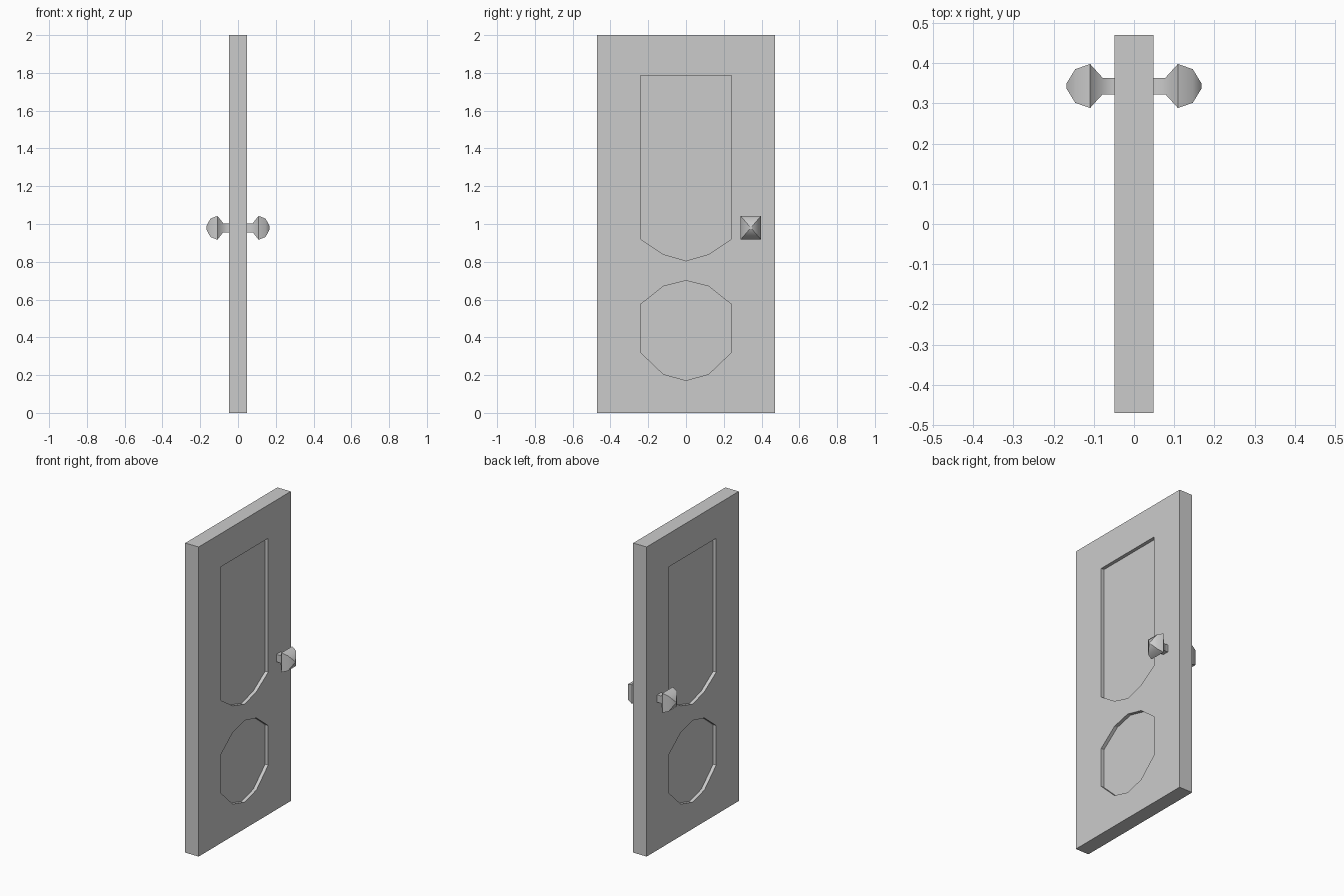
import bpy, bmesh

if "Cube" in bpy.data.objects:
    bpy.data.objects.remove(bpy.data.objects["Cube"])

HALF_T, HALF_W, HEIGHT, RECESS = 0.048, 0.47, 2.0, 0.022


def make_object(name, bm):
    bmesh.ops.recalc_face_normals(bm, faces=bm.faces)
    mesh = bpy.data.meshes.new(name)
    bm.to_mesh(mesh)
    bm.free()
    obj = bpy.data.objects.new(name, mesh)
    bpy.context.collection.objects.link(obj)
    return obj


def prism(name, outline, x0, x1):
    """Extrude a (y, z) outline along x."""
    bm = bmesh.new()
    face = bm.faces.new([bm.verts.new((x0, y, z)) for y, z in outline])
    ext = bmesh.ops.extrude_face_region(bm, geom=[face])["geom"]
    verts = [g for g in ext if isinstance(g, bmesh.types.BMVert)]
    bmesh.ops.translate(bm, verts=verts, vec=(x1 - x0, 0, 0))
    return make_object(name, bm)


def mirrored(half):
    """Complete a right-half outline across y = 0."""
    return half + [(-y, z) for y, z in reversed(half) if y > 0]


# Door slab
door = prism("door_slab", mirrored([(HALF_W, 0), (HALF_W, HEIGHT)]), -HALF_T, HALF_T)

# Recessed panels on both faces
panels = {
    "upper_panel": [(0, 0.805), (0.12, 0.84), (0.24, 0.92), (0.24, 1.785)],
    "lower_panel": [(0, 0.172), (0.12, 0.205), (0.24, 0.32), (0.24, 0.575),
                    (0.12, 0.67), (0, 0.70)],
}
bpy.context.view_layer.objects.active = door
for name, half in panels.items():
    for side in (-1, 1):
        cutter = prism(name + "_cutter", mirrored(half),
                       side * (HALF_T - RECESS), side * (HALF_T + 0.05))
        cutter.hide_render = True
        mod = door.modifiers.new(name, "BOOLEAN")
        mod.operation, mod.solver, mod.object = "DIFFERENCE", "EXACT", cutter
        bpy.ops.object.modifier_apply(modifier=mod.name)
        bpy.data.objects.remove(cutter)


# Four-sided knobs: (x, half width) profile
PROFILE = [(0.046, 0.0205), (0.078, 0.0205), (0.109, 0.0545), (0.146, 0.042), (0.168, 0.006)]
RIM = 2


def knob(name, side):
    bm = bmesh.new()
    corners = [(-1, -1), (1, -1), (1, 1), (-1, 1)]
    rings = [[bm.verts.new((side * x, 0.343 + a * r, 0.98 + b * r * 1.16))
              for a, b in corners] for x, r in PROFILE]
    for lower, upper in zip(rings, rings[1:]):
        for i in range(4):
            j = (i + 1) % 4
            bm.faces.new((lower[i], lower[j], upper[j], upper[i]))
    bm.faces.new(rings[0])
    bm.faces.new(rings[-1])
    for face in bm.faces:
        face.smooth = True
    # Sharp corners and rim, soft transitions along the profile
    soft = [set(rings[1]), set(rings[3])]
    for edge in bm.edges:
        edge.smooth = any(set(edge.verts) <= ring for ring in soft)
    return make_object(name, bm)


knob("knob_right", 1)
knob("knob_left", -1)
